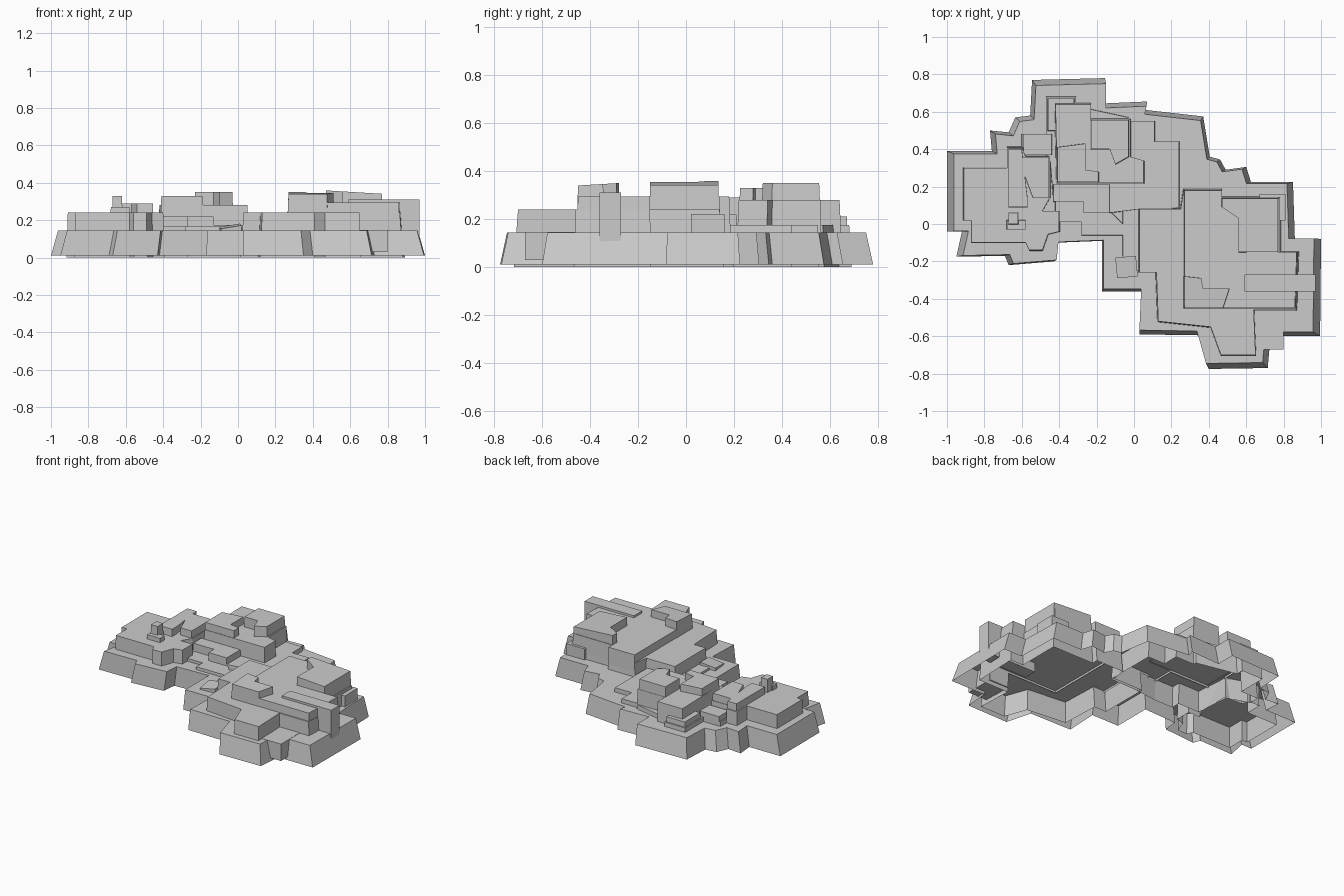
import bpy, bmesh
from mathutils import Vector


def rock(name, outline, top, bottom, flare=1.03, origin=None, tilt=(0, 0), closed=False):
    """Flat-topped rock shell: top outline, walls spreading out downwards."""
    pts = [Vector(p) for p in outline]
    area = sum(a.x * b.y - b.x * a.y for a, b in zip(pts, pts[1:] + pts[:1]))
    if area < 0:
        pts.reverse()
    if origin is None:
        origin = [(min(p[i] for p in pts) + max(p[i] for p in pts)) / 2 for i in (0, 1)]
    c = Vector(origin)
    bm = bmesh.new()
    up, low = [], []
    for p in pts:
        d = p - c
        up.append(bm.verts.new((p.x, p.y, top + d.x * tilt[0] + d.y * tilt[1])))
        q = c + d * flare
        low.append(bm.verts.new((q.x, q.y, bottom)))
    bm.faces.new(up)
    if closed:
        bm.faces.new(low[::-1])
    n = len(pts)
    for i in range(n):
        j = (i + 1) % n
        bm.faces.new((low[i], low[j], up[j], up[i]))
    mesh = bpy.data.meshes.new(name)
    bm.to_mesh(mesh)
    bm.free()
    obj = bpy.data.objects.new(name, mesh)
    bpy.context.collection.objects.link(obj)
    return obj


def rect(x0, x1, y0, y1):
    return [(x0, y0), (x1, y0), (x1, y1), (x0, y1)]


# Wide base terrace, hollow underneath (outline given at its foot)
foot = [(-1, .39), (-.76, .39), (-.77, .50), (-.67, .49), (-.635, .57), (-.555, .58),
        (-.545, .77), (-.155, .78), (-.155, .645), (.07, .655), (.06, .61), (.37, .575),
        (.405, .36), (.46, .345), (.49, .29), (.60, .305), (.625, .225), (.85, .225),
        (.86, -.08), (1, -.08), (.995, -.60), (.73, -.60), (.715, -.77), (.40, -.775),
        (.35, -.595), (.03, -.59), (.04, -.36), (-.17, -.36), (-.17, -.09), (-.42, -.10),
        (-.43, -.20), (-.67, -.22), (-.69, -.17), (-.95, -.175), (-.92, -.04), (-1, -.04)]
S = 0.962
rock("base_terrace", [(x * S, y * S) for x, y in foot], .145, .01, 1 / S, (0, 0))

# Second terraces, reaching the ground as inner skirts
rock("right_terrace",
     [(.03, .08), (.25, .08), (.265, .18), (.47, .18), (.47, .14), (.78, .14), (.78, -.15),
      (.875, -.15), (.865, -.46), (.64, -.46), (.65, -.70), (.465, -.70), (.41, -.55),
      (.13, -.52), (.12, -.26), (.03, -.26)], .24, 0, 1.04)
rock("left_terrace",
     [(-.91, .30), (-.68, .30), (-.68, .41), (-.60, .41), (-.58, .36), (-.45, .36), (-.45, .14),
      (-.49, .07), (-.40, .07), (-.40, -.04), (-.46, -.055), (-.49, -.14), (-.56, -.14),
      (-.58, -.10), (-.87, -.10), (-.87, .02), (-.91, .02)], .24, 0, 1.03)
rock("centre_terrace",
     [(-.47, .68), (-.31, .68), (-.31, .63), (-.03, .57), (-.03, .55), (.11, .55), (.11, .44),
      (.24, .44), (.24, .085), (.03, .08), (-.13, .06), (-.27, .06), (-.27, .12), (-.43, .12),
      (-.45, .36), (-.60, .41), (-.60, .48), (-.47, .48)], .175, 0, 1.03)

# Right summit
rock("right_upper_step",
     [(.27, .18), (.47, .18), (.47, .14), (.77, .14), (.77, -.15), (.87, -.15), (.86, -.45),
      (.27, -.45)], .295, .13, 1.02)
rock("right_peak",
     [(.47, .135), (.77, .135), (.77, -.15), (.56, -.15), (.56, .03), (.47, .09)],
     .35, .2, 1.02, tilt=(-.06, 0))
rock("right_front_peak",
     [(.27, -.28), (.36, -.29), (.37, -.345), (.51, -.345), (.475, -.45), (.27, -.45)],
     .345, .2, 1.05, tilt=(0, .06))

# Left summit
rock("left_upper_step", [(-.60, .355), (-.455, .355), (-.455, .14), (-.54, .14), (-.60, .30)],
     .29, .14, 1.05)
rock("left_ridge", [(-.67, .40), (-.60, .40), (-.57, .14), (-.57, .09), (-.67, .09)], .29, .2)
rock("left_post", rect(-.67, -.62, 0, .06), .33, .2, 1.12)
rock("left_post_foot", rect(-.68, -.58, -.03, .02), .27, .2, 1.05)

# Centre summit
rock("centre_upper_step",
     [(-.42, .64), (-.23, .64), (-.23, .56), (-.02, .56), (-.02, .36), (.05, .34), (.05, .22),
      (-.41, .22)], .28, .14, 1.03)
rock("centre_back_peak",
     [(-.23, .555), (-.03, .555), (-.03, .36), (-.10, .32), (-.13, .40), (-.23, .40)],
     .35, .2, 1.05)
rock("centre_front_peak",
     [(-.41, .41), (-.26, .43), (-.26, .29), (-.19, .28), (-.19, .225), (-.41, .225)],
     .33, .2, 1.04)
rock("back_ledge", rect(-.46, -.32, .50, .67), .21, .13, 1.04)

# Low ledges and loose slabs around the summits
rock("front_ledge",
     [(-.43, .21), (-.13, .21), (-.13, .06), (-.27, .06), (-.27, .12), (-.43, .12)], .22, .13)
rock("front_step",
     [(-.42, .12), (-.27, .12), (-.27, .06), (-.12, .06), (-.06, 0), (-.06, -.06), (-.28, -.06),
      (-.28, .01), (-.42, .01)], .165, .13, 1.02)
rock("side_ledge", rect(-.59, -.44, .37, .48), .21, .13, 1.04)
rock("valley_slab", [(-.06, .08), (.03, .08), (.03, -.26), (-.06, -.17)], .16, .13, 1.02)
rock("tilted_slab", [(-.10, -.18), (.01, -.17), (.02, -.28), (-.09, -.29)],
     .168, .13, 1, tilt=(.15, .1), closed=True)
rock("right_buttress", rect(.59, .97, -.36, -.27), .31, .08, 1, closed=True)
rock("front_buttress", rect(.65, .80, -.67, -.46), .147, .03, 1, closed=True)
rock("back_slab", rect(.67, .81, .02, .16), .222, .1, 1, closed=True)
